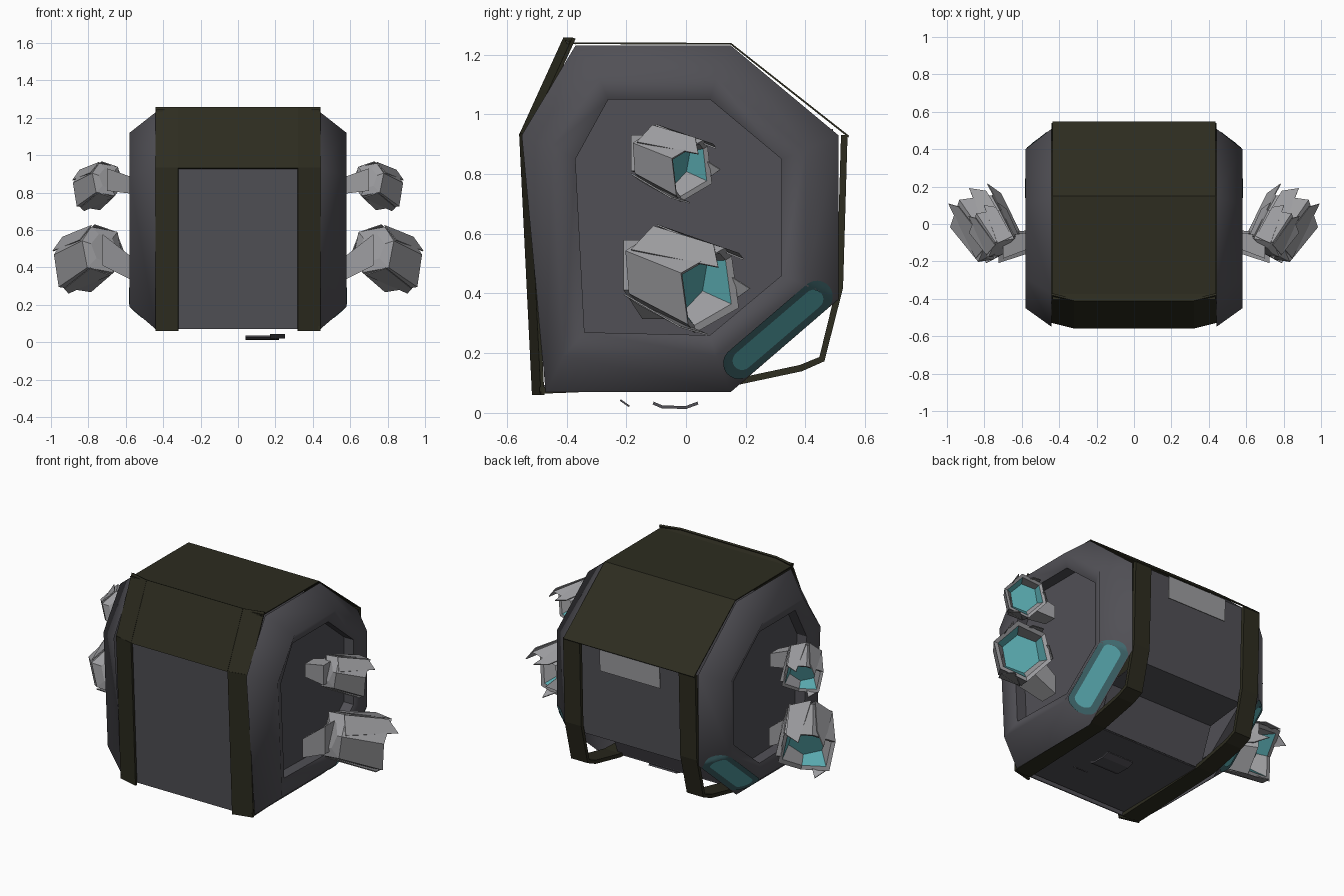
import bpy, bmesh, math
from mathutils import Vector

if "Cube" in bpy.data.objects:
    bpy.data.objects.remove(bpy.data.objects["Cube"])

def material(name, rgb):
    m = bpy.data.materials.new(name)
    m.diffuse_color = (*rgb, 1)
    m.use_nodes = True
    m.node_tree.nodes["Principled BSDF"].inputs["Base Color"].default_value = m.diffuse_color
    return m

OLIVE = material("dark_olive", (0.026, 0.025, 0.014))
GREY = material("dark_grey", (0.082, 0.08, 0.092))
LIGHT = material("light_grey", (0.34, 0.34, 0.355))
CYAN = material("cyan_glow", (0.10, 0.40, 0.43))
TEAL = material("dark_teal", (0.05, 0.135, 0.15))

def build(name, verts, faces, mats, thick=0, rule=None, smooth=None):
    """Mesh object; thick adds a shell, rule(face index) picks the material."""
    me = bpy.data.meshes.new(name)
    me.from_pydata([tuple(v) for v in verts], [], faces)
    for m in mats:
        me.materials.append(m)
    for p in me.polygons:
        if rule:
            p.material_index = rule(p.index)
        p.use_smooth = bool(smooth and smooth(p.index))
    bm = bmesh.new()
    bm.from_mesh(me)
    bmesh.ops.recalc_face_normals(bm, faces=bm.faces)
    bm.to_mesh(me)
    bm.free()
    ob = bpy.data.objects.new(name, me)
    bpy.context.collection.objects.link(ob)
    if thick:
        mod = ob.modifiers.new("shell", 'SOLIDIFY')
        mod.thickness, mod.offset = thick, 0
    return ob

def strip(name, profile, x0, x1, mat, thick=0.006, dy=0):
    """Sheet following a (y, z) profile from x0 to x1; dy shifts the x1 edge."""
    verts = [(x, y + d, z) for y, z in profile for x, d in ((x0, 0), (x1, dy))]
    faces = [(2*i, 2*i+1, 2*i+3, 2*i+2) for i in range(len(profile) - 1)]
    return build(name, verts, faces, [mat], thick)

def loft(rings, cap_start=False, cap_end=False):
    n = len(rings[0])
    verts = [v for r in rings for v in r]
    faces = [(k*n+i, k*n+(i+1) % n, (k+1)*n+(i+1) % n, (k+1)*n+i)
             for k in range(len(rings)-1) for i in range(n)]
    if cap_start:
        faces.append(tuple(range(n)))
    if cap_end:
        faces.append(tuple(range((len(rings)-1)*n, len(rings)*n)))
    return verts, faces

# Olive outer shell: roof, bowed front frame and back legs
BROW = [(-0.553, 0.93), (-0.405, 1.255)]
strip("roof", [(-0.40, 1.238), (0.15, 1.236), (0.545, 0.925)], -0.435, 0.435, OLIVE)
strip("front_brow", BROW, -0.32, 0.32, OLIVE, 0.012)
strip("brow_closure", [(-0.405, 1.245), (-0.37, 1.237)], -0.435, 0.435, OLIVE)
for s in (-1, 1):
    strip("front_brow_side", BROW, s*0.32, s*0.44, OLIVE, 0.012, 0.03)
    strip("front_frame_leg", [(-0.51, 0.06), (-0.553, 0.935)], s*0.32, s*0.44, OLIVE, 0.012, 0.03)
    strip("back_frame_leg", [(0.53, 0.93), (0.515, 0.42), (0.455, 0.18), (0.385, 0.15),
                             (0.15, 0.10), (-0.49, 0.075)], s*0.33, s*0.44, OLIVE, 0.022)

# Grey inner panels
strip("front_panel", [(-0.493, 0.07), (-0.535, 0.94)], -0.34, 0.34, GREY)
strip("back_panel", [(0.49, 0.95), (0.475, 0.36), (0.22, 0.33), (0.13, 0.10)], -0.36, 0.36, GREY)
strip("floor_panel", [(0.13, 0.095), (-0.48, 0.09)], -0.36, 0.36, GREY)
strip("back_light_plate", [(0.535, 0.925), (0.53, 0.79)], -0.2, 0.2, LIGHT)
strip("floor_plate", [(-0.22, 0.043), (-0.19, 0.022)], 0.17, 0.25, GREY)
strip("floor_skid", [(-0.11, 0.033), (-0.08, 0.02), (0.0, 0.018), (0.04, 0.033)],
      0.04, 0.22, GREY, 0.01)

# Side pods: chamfered seven-sided ring with a recessed plate
OUTER = [(-0.37, 1.23), (0.15, 1.23), (0.51, 0.93), (0.51, 0.38),
         (0.15, 0.07), (-0.47, 0.07), (-0.55, 0.93)]
MIDDLE = [(-0.29, 1.12), (0.10, 1.12), (0.40, 0.88), (0.40, 0.43),
          (0.10, 0.19), (-0.41, 0.19), (-0.45, 0.89)]
INNER = [(-0.26, 1.05), (0.08, 1.05), (0.32, 0.85), (0.32, 0.46),
         (0.08, 0.26), (-0.34, 0.27), (-0.37, 0.85)]
for s in (-1, 1):
    rings = [[(s*x, y, z) for y, z in prof]
             for x, prof in ((0.44, OUTER), (0.58, MIDDLE), (0.545, INNER), (0.48, INNER))]
    v, f = loft(rings, cap_end=True)
    build("side_pod", v, f, [GREY], smooth=lambda i: i < 14)

def pod_x(y, z):
    """Height of the pod's chamfer over a (y, z) point."""
    best = 0.58
    for i in range(7):
        a, b, m = Vector(OUTER[i]), Vector(OUTER[(i+1) % 7]), Vector(MIDDLE[i])
        e = (b - a).normalized()
        n = Vector((e.y, -e.x))
        best = min(best, 0.44 + 0.14*(Vector((y, z)) - a).dot(n)/(m - a).dot(n))
    return best

# Capsule lamps lying on the lower back chamfer
def lamp(name, s, half_len, radius, lift, mat):
    cols, rows = 24, 6
    pts = []
    for i in range(cols + 1):
        a = -half_len*math.cos(math.pi*i/cols)
        over = max(0, abs(a) - (half_len - radius))
        w = math.sqrt(max(1e-6, radius**2 - over**2))
        for j in range(rows + 1):
            b = w*(2*j/rows - 1)
            y, z = 0.308 + 0.76*a - 0.65*b, 0.278 + 0.65*a + 0.76*b
            pts.append((s*(pod_x(y, z) + lift), y - lift*0.0, z))
    k = rows + 1
    faces = [(i*k+j, i*k+j+1, (i+1)*k+j+1, (i+1)*k+j) for i in range(cols) for j in range(rows)]
    build(name, pts, faces, [mat], smooth=lambda i: True)

for s in (-1, 1):
    lamp("lamp_rim", s, 0.225, 0.053, 0.004, TEAL)
    lamp("lamp_glow", s, 0.19, 0.032, 0.008, CYAN)

# Thrusters: six-sided flared shrouds with cyan mouths, petals and a strut
def thruster(name, s, start, end, r0, r1, root):
    a, b = Vector(start), Vector(end)
    d = (b - a).normalized()
    side = d.cross(Vector((0, 0, 1))).normalized()
    up = side.cross(d)
    L = (b - a).length
    def mirrored(pts):
        return [(s*p.x, p.y, p.z) for p in pts]
    def ring(c, r, jag=0.0):
        angles = [math.pi*(i + 0.3)/3 for i in range(6)]
        return mirrored([c + (side*math.cos(t) + up*math.sin(t))*r + d*(jag if i % 2 else -jag)
                         for i, t in enumerate(angles)])
    rings = [ring(a - d*L*0.08, r0*0.6), ring(a, r0, L*0.08), ring(b, r1, L*0.12),
             ring(b - d*L*0.05, r1*0.85, L*0.1), ring(b - d*L*0.35, r1*0.65)]
    v, f = loft(rings, cap_start=True, cap_end=True)
    build(name + "_shroud", v, f, [LIGHT, CYAN], rule=lambda i: 1 if i == 25 or i in (18, 20, 22) else 0)
    # Pointed petals standing off the shroud
    for i in (0, 1, 2, 4):
        t = math.pi*(i + 0.8)/3
        o = side*math.cos(t) + up*math.sin(t)
        q = d.cross(o)
        pts = [a + o*r0*0.92 + q*r0*0.45, a + o*r0*0.92 - q*r0*0.45,
               b + o*r1*0.96 - q*r1*0.4, b + o*r1*0.85 + d*L*0.25]
        build(name + "_petal", mirrored(pts), [(0, 1, 2, 3)], [LIGHT], 0.005)
    # Tapered bracket into the side recess
    h = Vector(root)
    def square(c, r):
        return mirrored([c + Vector((0, r*i, r*j)) for i, j in ((-1, -1), (1, -1), (1, 1), (-1, 1))])
    v, f = loft([square(h, r0*0.4), square(a, r0*0.6)], True, True)
    build(name + "_bracket", v, f, [LIGHT])

for s in (-1, 1):
    thruster("lower_thruster", s, (0.725, -0.125, 0.495), (0.86, 0.08, 0.41), 0.14, 0.165, (0.53, -0.09, 0.37))
    thruster("upper_thruster", s, (0.70, -0.125, 0.87), (0.79, 0.02, 0.81), 0.10, 0.12, (0.53, -0.08, 0.83))
